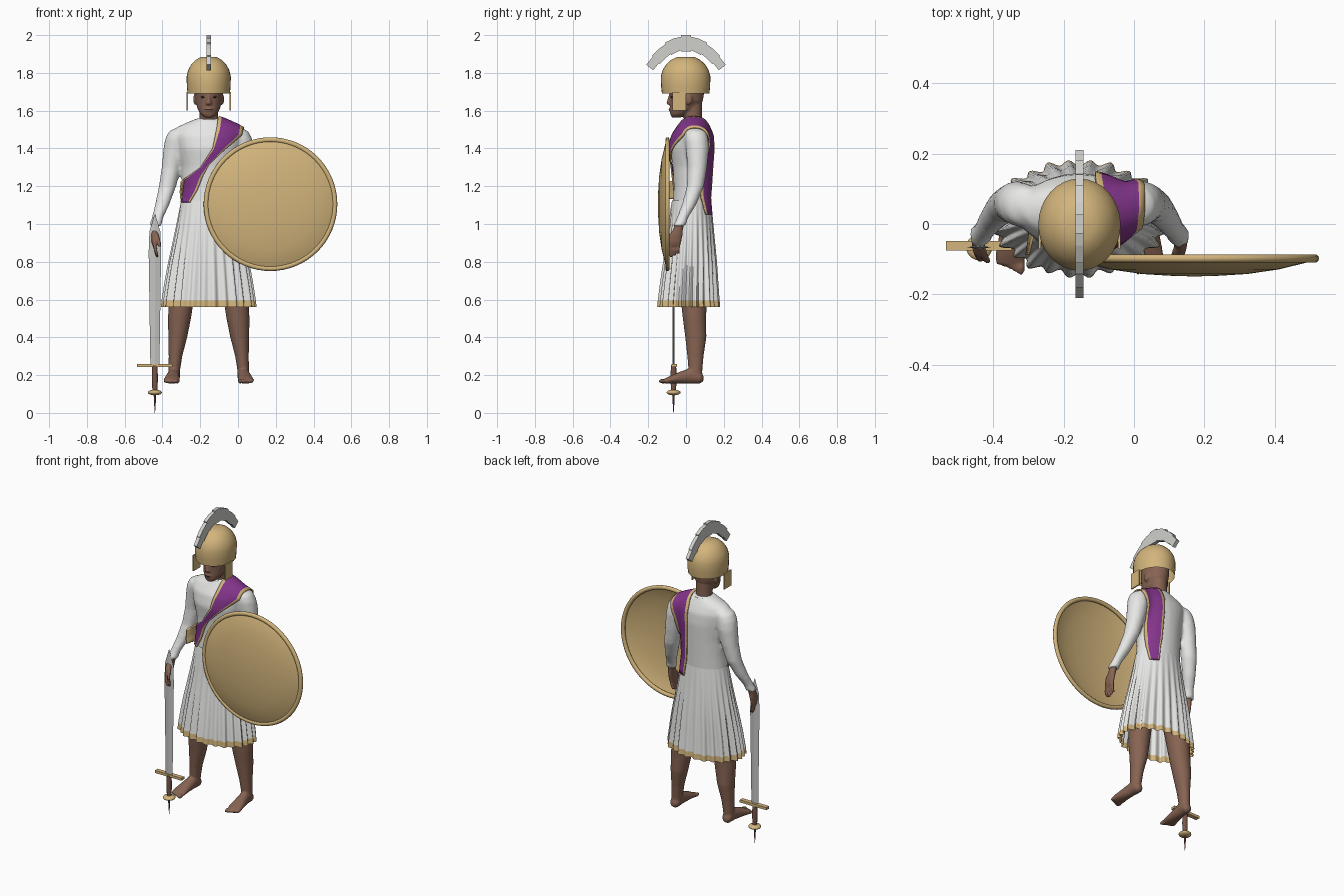
import bpy, bmesh, math
from mathutils import Vector, Matrix

if "Cube" in bpy.data.objects:
    bpy.data.objects.remove(bpy.data.objects["Cube"])

CX = -0.155  # centre line of the figure


def material(name, r, g, b):
    m = bpy.data.materials.new(name)
    m.use_nodes = True
    m.diffuse_color = (r, g, b, 1)
    m.node_tree.nodes["Principled BSDF"].inputs["Base Color"].default_value = (r, g, b, 1)
    return m


GOLD = material("gold", 0.65, 0.46, 0.2)
CLOTH = material("white cloth", 0.8, 0.8, 0.79)
PURPLE = material("purple cloth", 0.23, 0.035, 0.26)
SKIN = material("brown skin", 0.24, 0.125, 0.085)
DARK = material("dark brown", 0.07, 0.035, 0.025)
STEEL = material("grey steel", 0.55, 0.55, 0.54)
PLUME = material("pale plume", 0.63, 0.63, 0.6)
GRIP = material("grip leather", 0.19, 0.09, 0.065)


def finish(bm, name, mats, smooth=40, union=0):
    """Turn a bmesh into an object; union fuses its pieces into one skin."""
    bmesh.ops.recalc_face_normals(bm, faces=bm.faces)
    me = bpy.data.meshes.new(name)
    bm.to_mesh(me)
    bm.free()
    ob = bpy.data.objects.new(name, me)
    bpy.context.collection.objects.link(ob)
    for m in mats:
        me.materials.append(m)
    if smooth:
        bpy.ops.object.select_all(action='DESELECT')
        ob.select_set(True)
        bpy.context.view_layer.objects.active = ob
        bpy.ops.object.shade_smooth_by_angle(angle=math.radians(smooth))
    if union:
        r = ob.modifiers.new("fuse", 'REMESH')
        r.mode, r.voxel_size, r.use_smooth_shade = 'VOXEL', union, True
        s = ob.modifiers.new("soften", 'SMOOTH')
        s.factor, s.iterations = 0.5, 4
    return ob


def loft(bm, rings, n=24, axis='z', caps=(True, True), shape=None):
    """Skin elliptical rings (x, y, z, half width, half depth)."""
    loops = []
    for x, y, z, a, b in rings:
        loop = []
        for i in range(n):
            t = math.tau * i / n
            k = shape(t, z) if shape else 1
            u, v = a * k * math.cos(t), b * k * math.sin(t)
            loop.append(bm.verts.new((x + u, y + v, z) if axis == 'z' else (x + u, y, z + v)))
        loops.append(loop)
    for p, q in zip(loops, loops[1:]):
        for i in range(n):
            j = (i + 1) % n
            bm.faces.new((p[i], p[j], q[j], q[i]))
    for loop, cap in zip((loops[0], loops[-1]), caps):
        if cap:
            bm.faces.new(loop)


def ball(bm, pos, size, seg=16):
    m = Matrix.Translation(pos) @ Matrix.Diagonal((*size, 1))
    bmesh.ops.create_uvsphere(bm, u_segments=seg, v_segments=seg // 2, radius=1, matrix=m)


def box(bm, pos, size, tilt=0):
    m = Matrix.Translation(pos) @ Matrix.Rotation(tilt, 4, 'X') @ Matrix.Diagonal((*size, 1))
    bmesh.ops.create_cube(bm, size=1, matrix=m)


# Tunic: torso and both sleeves fused
bm = bmesh.new()
loft(bm, [(CX, y, z, a, b) for z, y, a, b in (
    (1.08, .03, .147, .1), (1.2, .035, .142, .1), (1.3, .035, .145, .105), (1.4, .03, .165, .115),
    (1.47, .035, .18, .105), (1.515, .04, .165, .08), (1.54, .042, .11, .065), (1.56, .042, .06, .055))])
SLEEVE = ((.14, .05, 1.51, .03), (.155, .052, 1.49, .056), (.168, .055, 1.45, .063),
          (.178, .06, 1.4, .062), (.197, .06, 1.3, .052), (.218, .05, 1.2, .046),
          (.247, .015, 1.1, .038), (.272, -.02, 1.03, .03), (.284, -.035, .99, .034))
for s in (-1, 1):
    loft(bm, [(CX + s * x, y, z, r, r) for x, y, z, r in SLEEVE])
finish(bm, "tunic", [CLOTH], union=.011)

# Pleated skirt with a gold hem
bm = bmesh.new()
PROFILE = ((1.125, .03, .146, .104), (1.08, .028, .154, .11), (1.0, .027, .168, .117), (.9, .025, .187, .127),
           (.8, .022, .206, .138), (.7, .018, .222, .147), (.595, .015, .238, .157), (.56, .015, .241, .16))


def pleat(t, z):
    depth = .05 * min(1, (1.125 - z) / .4)
    return 1 + depth * (math.cos(26 * t) + .4 * math.sin(11 * t))


loft(bm, [(CX, y, z, a, b) for z, y, a, b in PROFILE], n=208, caps=(False, False), shape=pleat)
for f in bm.faces:
    f.material_index = int(f.calc_center_median().z < .595)
finish(bm, "pleated_skirt", [CLOTH, GOLD], smooth=60)

# Sash draped over the left shoulder by casting rows onto the clothes
FRONT, BACK, DOWN = Vector((0, 1, 0)), Vector((0, -1, 0)), Vector((0, 0, -1))
ROWS = (  # left x, left z, right x, right z, y, cast direction
    (-.3, 1.115, -.255, 1.115, -.08, FRONT), (-.305, 1.17, -.215, 1.18, -.08, FRONT),
    (-.3, 1.225, -.185, 1.255, -.08, FRONT), (-.2, 1.3, -.155, 1.31, -.08, FRONT),
    (-.135, 1.4, -.08, 1.385, -.08, FRONT), (-.115, 1.5, .02, 1.47, -.04, FRONT),
    (-.1, 1.55, .03, 1.52, .045, DOWN), (-.11, 1.5, .03, 1.48, .11, BACK),
    (-.11, 1.4, .0, 1.4, .14, BACK), (-.1, 1.2, -.02, 1.2, .14, BACK), (-.075, 1.02, -.03, 1.02, .14, BACK))
bpy.context.view_layer.update()
deps = bpy.context.evaluated_depsgraph_get()
bm = bmesh.new()
grid = []
ACROSS = (0, .13, .32, .5, .68, .87, 1)
for p, q in zip(ROWS, ROWS[1:]):
    for step in range(6):
        k = step / 6
        lx, lz, rx, rz, y = (p[i] + (q[i] - p[i]) * k for i in range(5))
        aim = p[5].lerp(q[5], k).normalized()
        row = []
        for t in ACROSS:
            target = Vector((lx + (rx - lx) * t, y, lz + (rz - lz) * t))
            hit, loc, *_ = bpy.context.scene.ray_cast(deps, target - aim * .5, aim)
            row.append(bm.verts.new((loc if hit else target) - aim * .008))
        grid.append(row)
for p, q in zip(grid, grid[1:]):
    for i in range(6):
        f = bm.faces.new((p[i], p[i + 1], q[i + 1], q[i]))
        f.material_index = int(i in (0, 5))
sash = finish(bm, "sash", [PURPLE, GOLD], smooth=60)
sash.modifiers.new("thickness", 'SOLIDIFY').thickness = .008
sash.modifiers["thickness"].offset = 0

# Collar
bm = bmesh.new()
loft(bm, [(CX, .042, 1.535, .072, .066), (CX, .041, 1.553, .064, .06), (CX, .04, 1.55, .05, .05)],
     caps=(False, False))
finish(bm, "collar", [CLOTH])

# Head, neck, nose and ears
bm = bmesh.new()
loft(bm, [(CX, .037, 1.5, .056, .052), (CX, .037, 1.56, .049, .048), (CX, .035, 1.66, .05, .05)])
loft(bm, [(CX, y, z, a, b) for z, y, a, b in (
    (1.563, -.052, .02, .022), (1.58, -.038, .043, .046), (1.61, -.015, .06, .07), (1.65, .002, .069, .087),
    (1.7, .005, .074, .093), (1.76, .005, .074, .093), (1.82, .005, .05, .06))])
loft(bm, [(CX, -.085, 1.632, .016, .014), (CX, -.088, 1.64, .015, .016), (CX, -.08, 1.685, .007, .012)], n=12)
ball(bm, (CX, -.08, 1.605), (.024, .012, .009))
for s in (-1, 1):
    ball(bm, (CX + s * .072, .015, 1.66), (.01, .02, .03))
finish(bm, "head", [SKIN], union=.006)

# Eyes and mouth line
bm = bmesh.new()
for s in (-1, 1):
    ball(bm, (CX + s * .03, -.075, 1.672), (.012, .007, .005))
ball(bm, (CX, -.089, 1.605), (.02, .004, .002))
finish(bm, "eyes_and_mouth", [DARK])

# Hands, legs and feet
for s, side in ((-1, "right"), (1, "left")):
    bm = bmesh.new()
    loft(bm, [(CX + s * x, y, z, a, b) for x, y, z, a, b in (
        (.28, -.03, 1.02, .022, .024), (.285, -.042, .97, .02, .026), (.288, -.055, .94, .018, .037),
        (.288, -.062, .905, .015, .037), (.286, -.064, .885, .011, .033))], n=16)
    for i in range(4):
        y, tip = -.092 + i * .019, .825 + .008 * abs(i - 1)
        loft(bm, [(CX + s * .288, y, .91, .009, .009), (CX + s * .282, y - .008, .86, .009, .009),
                  (CX + s * .272, y - .006, tip, .007, .007)], n=10)
    loft(bm, [(CX + s * .278, -.07, .95, .012, .012), (CX + s * .265, -.1, .91, .01, .01),
              (CX + s * .26, -.105, .88, .008, .008)], n=10)
    finish(bm, side + "_hand", [SKIN], union=.005)

    bm = bmesh.new()
    loft(bm, [(CX + s * x, y, z, a, b) for x, y, z, a, b in (
        (.12, .03, .78, .07, .08), (.142, .04, .62, .067, .07), (.155, .045, .5, .061, .062),
        (.164, .052, .4, .05, .056), (.176, .05, .3, .036, .043), (.182, .05, .23, .031, .037),
        (.184, .045, .185, .032, .04))])
    loft(bm, [(CX + s * x, y, z, a, b) for x, y, z, a, b in (
        (.184, .092, .183, .015, .015), (.184, .075, .187, .03, .032), (.186, .02, .196, .032, .041),
        (.192, -.04, .185, .038, .03), (.196, -.09, .174, .044, .019), (.197, -.115, .168, .04, .012))], axis='y')
    for i in range(5):
        ball(bm, (CX + s * (.166 + i * .016), -.122 + .006 * i, .168),
             (.012 - .001 * i, .024 - .002 * i, .013 - .001 * i))
    finish(bm, side + "_leg", [SKIN], union=.006)

# Helmet bowl and cheek plates
bm = bmesh.new()
loft(bm, [(CX, -.002, z, r, r * 1.12) for z, r in (
    (1.69, .112), (1.73, .116), (1.78, .117), (1.815, .109), (1.845, .092), (1.868, .07), (1.885, .04))],
     n=32, caps=(False, True))
helmet = finish(bm, "helmet", [GOLD], smooth=50)
bm = bmesh.new()
for s in (-1, 1):
    box(bm, (CX + s * .113, -.035, 1.65), (.008, .072, .1))
finish(bm, "cheek_plates", [GOLD], smooth=0)

# Crest of overlapping blocks on a curve
bm = bmesh.new()
for i in range(-5, 6):
    y = i * .035
    tall = .085 - .006 * abs(i) - .008 * (i % 2)
    box(bm, (CX, y, 1.957 - 3.5 * y * y), (.022, .055, tall), -math.atan(7 * y))
finish(bm, "helmet_crest", [PLUME], smooth=0)

# Round shield: shallow dish and raised rim
SX, SZ = .172, 1.105
bm = bmesh.new()
loft(bm, [(SX, y, SZ, r, r) for r, y in (
    (.34, -.1), (.325, -.108), (.24, -.129), (.15, -.142), (.07, -.147), (.004, -.149))],
     n=64, axis='y', caps=(False, True))
finish(bm, "shield_dish", [GOLD])
bm = bmesh.new()
rim = [(SX, -.098 + .012 * math.sin(math.tau * i / 10), SZ, .341 + .013 * math.cos(math.tau * i / 10),
        .341 + .013 * math.cos(math.tau * i / 10)) for i in range(11)]
loft(bm, rim, n=64, axis='y', caps=(False, False))
bmesh.ops.remove_doubles(bm, verts=bm.verts, dist=.0001)
finish(bm, "shield_rim", [GOLD], smooth=60)

# Sword held point up in the right hand
WX, WY = -.44, -.066
bm = bmesh.new()
loft(bm, [(WX, WY, z, a, b) for z, a, b in (
    (.25, .024, .006), (.85, .033, .006), (.96, .029, .005), (1.05, .002, .001))], n=4)
finish(bm, "sword_blade", [STEEL], smooth=0)
bm = bmesh.new()
box(bm, (WX, WY + .004, .25), (.188, .028, .016))
finish(bm, "sword_guard", [GOLD], smooth=0)
bm = bmesh.new()
loft(bm, [(WX, WY, .11, .013, .013), (WX, WY, .18, .016, .016), (WX, WY, .25, .014, .014)], n=12)
loft(bm, [(WX, WY, 0, .001, .001), (WX, WY, .06, .005, .005), (WX, WY, .11, .007, .007)], n=8)
finish(bm, "sword_grip", [GRIP])
bm = bmesh.new()
ball(bm, (WX, WY, .108), (.037, .037, .015), 24)
finish(bm, "sword_pommel", [GOLD])
